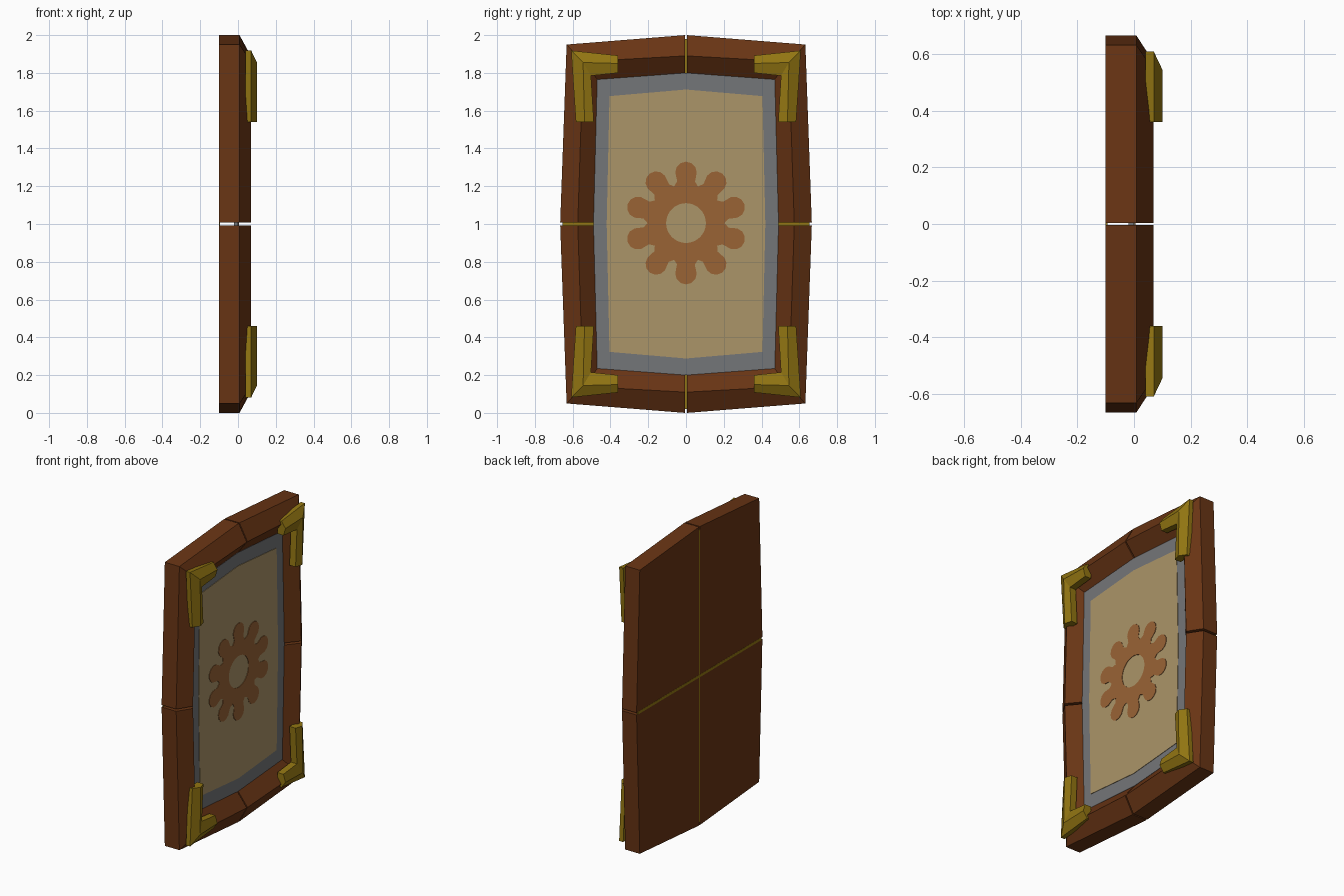
import bpy, bmesh, math

if "Cube" in bpy.data.objects:
    bpy.data.objects.remove(bpy.data.objects["Cube"])


def material(name, rgb):
    m = bpy.data.materials.new(name)
    m.diffuse_color = (*rgb, 1)
    m.use_nodes = True
    m.node_tree.nodes["Principled BSDF"].inputs["Base Color"].default_value = m.diffuse_color
    return m


WOOD = material("brown wood", (0.14, 0.035, 0.007))
GOLD = material("old gold", (0.29, 0.18, 0.006))
GREY = material("grey border", (0.175, 0.18, 0.19))
TAN = material("tan panel", (0.41, 0.30, 0.14))
RUST = material("rust emblem", (0.32, 0.125, 0.036))


def make(name, verts, faces, mat):
    me = bpy.data.meshes.new(name)
    bm = bmesh.new()
    vs = [bm.verts.new(v) for v in verts]
    for f in faces:
        bm.faces.new([vs[i] for i in f])
    bmesh.ops.recalc_face_normals(bm, faces=bm.faces[:])
    bm.to_mesh(me)
    bm.free()
    me.materials.append(mat)
    ob = bpy.data.objects.new(name, me)
    bpy.context.collection.objects.link(ob)
    return ob


def sweep(name, sections, mat):
    """Skin closed cross-sections with the same point count, capping both ends."""
    n = len(sections[0])
    verts = [p for s in sections for p in s]
    faces = [list(range(n)), list(range(len(verts) - n, len(verts)))]
    for k in range(len(sections) - 1):
        for i in range(n):
            j = (i + 1) % n
            faces.append([k * n + i, k * n + j, k * n + n + j, k * n + n + i])
    return make(name, verts, faces, mat)


def plate(name, outline, x0, x1, mat):
    return sweep(name, [[(x, y, z) for y, z in outline] for x in (x0, x1)], mat)


def octagon(top, corner, side):
    """Bowed rectangle; top and corner heights are measured from z = 1."""
    cy, cz = corner
    return [(0, 1 + top), (cy, 1 + cz), (side, 1), (cy, 1 - cz),
            (0, 1 - top), (-cy, 1 - cz), (-side, 1), (-cy, 1 + cz)]


GY, GZ = 0.004, 0.007   # half widths of the seams between frame quarters

# cross-section levels: (x, top height, corner, side width)
frame = [(-0.10, 1.0, (0.632, 0.95), 0.666),
         (0.008, 1.0, (0.632, 0.95), 0.666),
         (0.068, 0.89, (0.545, 0.86), 0.573),
         (-0.012, 0.787, (0.458, 0.752), 0.476),
         (-0.10, 0.787, (0.458, 0.752), 0.476)]

# corner bracket lines: (x, end of top arm, corner, end of side arm)
bracket = [(0.04, (0.36, 0.892), (0.608, 0.918), (0.583, 0.54)),
           (0.07, (0.36, 0.892), (0.608, 0.918), (0.583, 0.54)),
           (0.10, (0.36, 0.85), (0.545, 0.855), (0.537, 0.54)),
           (0.085, (0.36, 0.80), (0.503, 0.785), (0.488, 0.54)),
           (0.04, (0.36, 0.80), (0.503, 0.785), (0.488, 0.54))]

for sy in (-1, 1):
    for sz in (-1, 1):
        tag = ("upper" if sz > 0 else "lower") + ("_right" if sy > 0 else "_left")

        def P(x, y, z):
            return (x, sy * y, 1 + sz * z)

        # frame quarter: from the middle of the top round to the middle of the side
        secs = [[P(x, GY, t) for x, t, c, s in frame],
                [P(x, *c) for x, t, c, s in frame],
                [P(x, s, GZ) for x, t, c, s in frame]]
        sweep("frame_" + tag, secs, WOOD)
        # back board filling the quarter
        t, c, s = frame[-1][1:]
        quad = [(GY, GZ), (GY, t), c, (s, GZ)]
        sweep("back_board_" + tag,
              [[P(x, y, z) for y, z in quad] for x in (-0.10, -0.03)], WOOD)
        # bevelled metal corner
        sweep("corner_bracket_" + tag,
              [[P(b[0], *b[k]) for b in bracket] for k in (1, 2, 3)], GOLD)

# thin strips showing in the seams at the back
plate("back_strip_across", [(-0.655, 0.991), (0.655, 0.991), (0.655, 1.009), (-0.655, 1.009)],
      -0.101, -0.094, GOLD)
plate("back_strip_upright", [(-0.005, 0.02), (0.005, 0.02), (0.005, 1.98), (-0.005, 1.98)],
      -0.101, -0.094, GOLD)

# layered face panel
plate("grey_border", octagon(0.80, (0.47, 0.765), 0.49), -0.02, 0.0, GREY)
plate("tan_panel", octagon(0.712, (0.405, 0.677), 0.42), -0.004, 0.003, TAN)

# cog emblem: ten rounded lobes around an open hole
outer = []
for k in range(10):
    a = math.radians(90 + 36 * k)
    local = [(0.222, -0.046)]
    local += [(0.268 + 0.057 * math.cos(math.radians(d)), 0.057 * math.sin(math.radians(d)))
              for d in range(-90, 91, 30)]
    local += [(0.222, 0.046)]
    for r, t in local:
        outer.append((r * math.cos(a) - t * math.sin(a), r * math.sin(a) + t * math.cos(a)))
    v = a + math.radians(18)
    outer.append((0.204 * math.cos(v), 0.204 * math.sin(v)))
n = len(outer)
step = 2 * math.pi / n
start = math.radians(90) - 4 * step
inner = [(0.105 * math.cos(start + i * step), 0.105 * math.sin(start + i * step))
         for i in range(n)]
verts = [(x, y, 1.005 + z) for x in (0.002, 0.006) for ring in (outer, inner) for y, z in ring]
faces = []
for i in range(n):
    j = (i + 1) % n
    for a, b in ((0, n), (2 * n, 3 * n), (0, 2 * n), (n, 3 * n)):
        faces.append([a + i, a + j, b + j, b + i])
make("cog_emblem", verts, faces, RUST)
